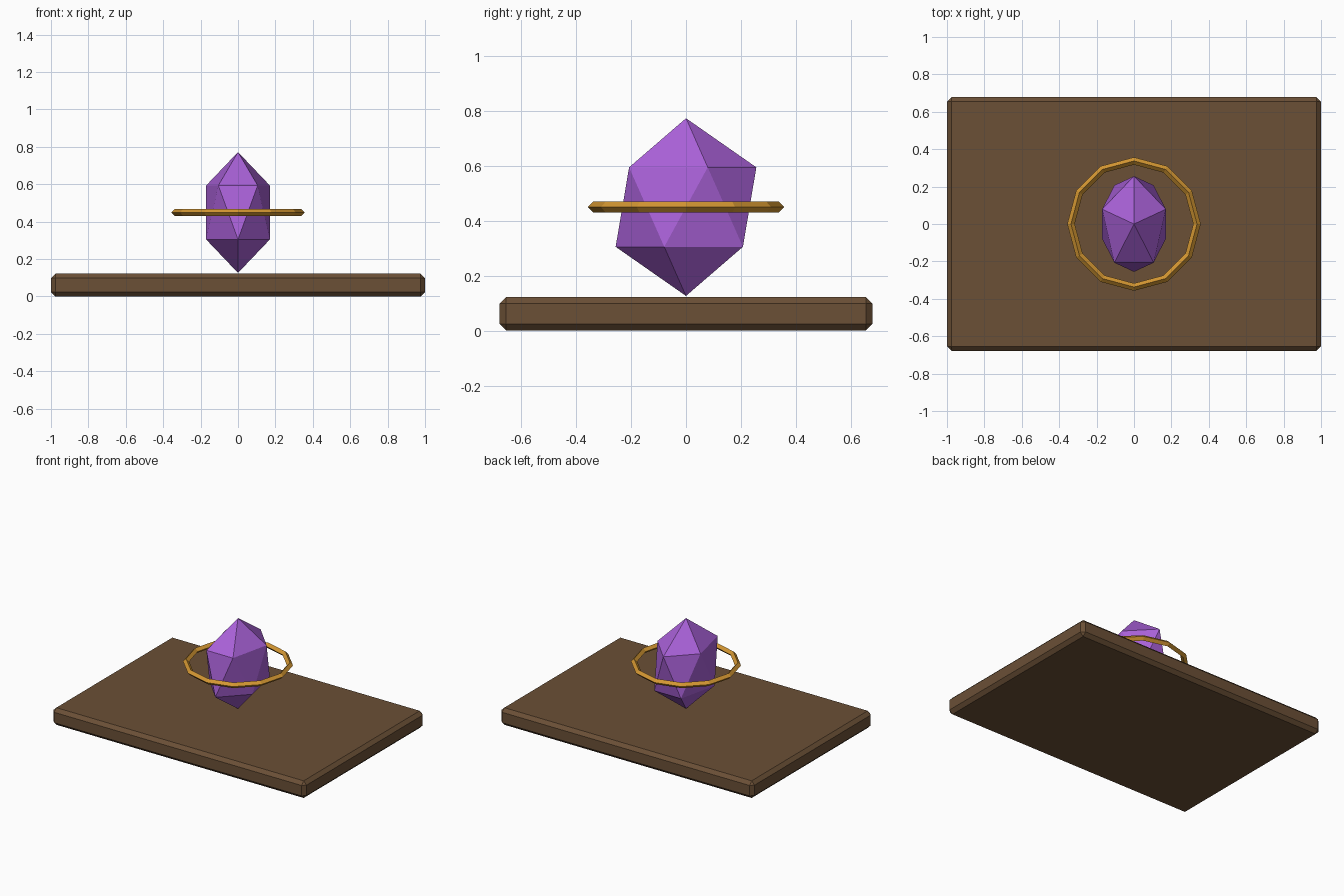
import bpy, bmesh, math
from mathutils import Matrix, Vector

if "Cube" in bpy.data.objects:
    bpy.data.objects.remove(bpy.data.objects["Cube"])


def material(name, rgb):
    mat = bpy.data.materials.new(name)
    mat.diffuse_color = (*rgb, 1)
    mat.use_nodes = True
    mat.node_tree.nodes["Principled BSDF"].inputs["Base Color"].default_value = mat.diffuse_color
    return mat


def finish(name, bm, mat, location):
    bmesh.ops.recalc_face_normals(bm, faces=bm.faces)
    mesh = bpy.data.meshes.new(name)
    bm.to_mesh(mesh)
    bm.free()
    mesh.materials.append(mat)
    obj = bpy.data.objects.new(name, mesh)
    obj.location = location
    bpy.context.collection.objects.link(obj)
    return obj


wood = material("dark_wood", (0.147, 0.080, 0.037))
purple = material("crystal_purple", (0.400, 0.120, 0.690))
gold = material("gold", (0.660, 0.310, 0.032))

# Wooden slab with chamfered edges
bm = bmesh.new()
bmesh.ops.create_cube(bm, size=1, matrix=Matrix.Diagonal((2.0, 1.356, 0.122, 1)))
bmesh.ops.bevel(bm, geom=bm.edges[:], offset=0.024, segments=1, affect='EDGES')
finish("base_slab", bm, wood, (0, 0, 0.061))

# Stretched icosahedron crystal, one upper corner pointing to the back
bm = bmesh.new()
bmesh.ops.create_icosphere(bm, subdivisions=1, radius=1)
turn = Matrix.Rotation(math.pi / 2, 4, 'Z')
bm.transform(Matrix.Diagonal((0.2, 0.286, 0.323, 1)) @ turn)
finish("crystal", bm, purple, (0, 0, 0.449))

# Twelve-sided ring with a diamond cross-section
MAJOR, MINOR, SIDES = 0.337, 0.020, 12
section = [(MAJOR + MINOR, 0), (MAJOR, MINOR), (MAJOR - MINOR, 0), (MAJOR, -MINOR)]
bm = bmesh.new()
loops = []
for i in range(SIDES):
    spin = Matrix.Rotation(math.tau * i / SIDES, 3, 'Z')
    loops.append([bm.verts.new(spin @ Vector((r, 0, z))) for r, z in section])
for i in range(SIDES):
    a, b = loops[i], loops[(i + 1) % SIDES]
    for j in range(4):
        k = (j + 1) % 4
        bm.faces.new((a[j], b[j], b[k], a[k]))
finish("halo_ring", bm, gold, (0, 0, 0.449))
